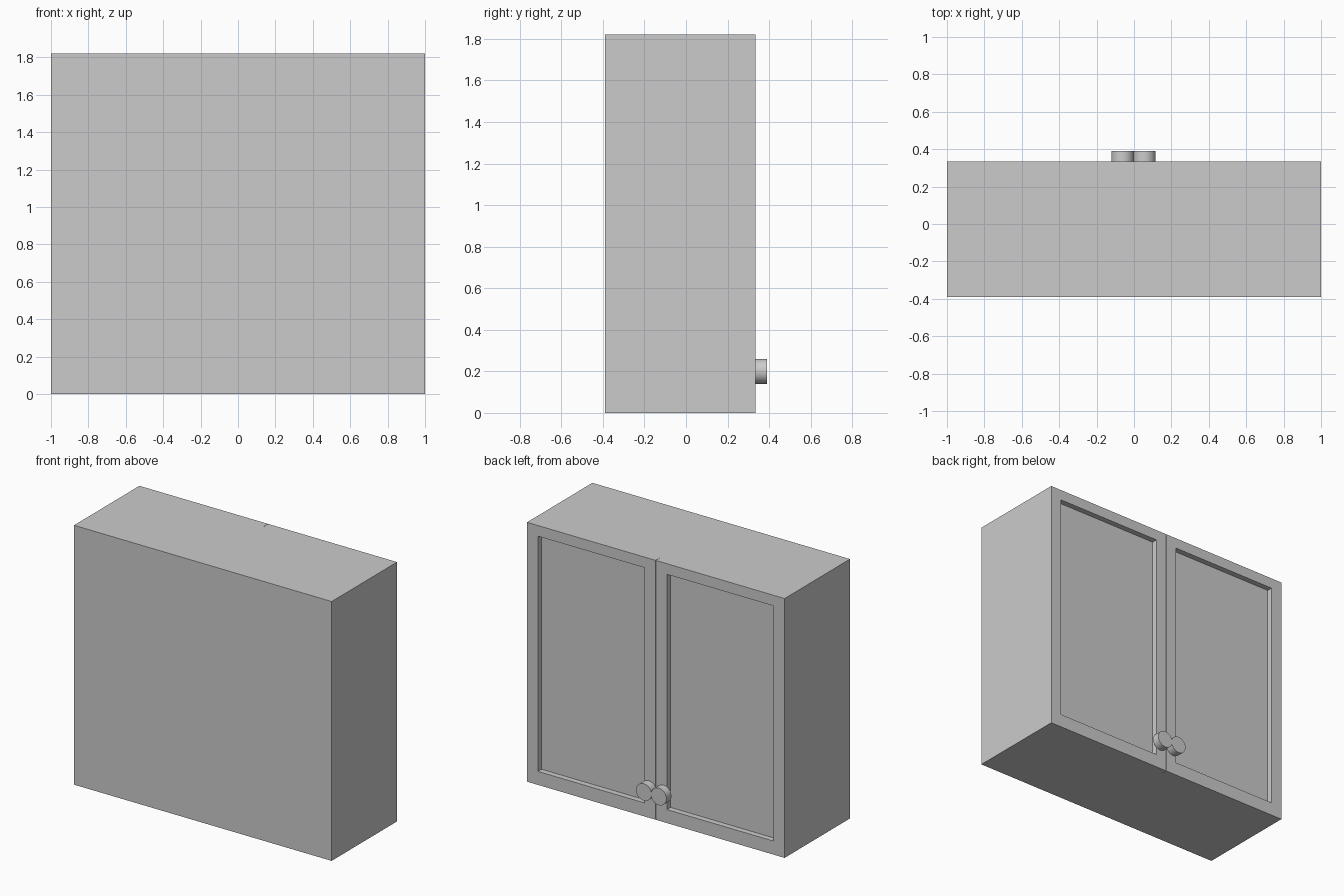
import bpy, bmesh
from mathutils import Matrix, Vector

cube = bpy.data.objects.get("Cube")
if cube:
    bpy.data.objects.remove(cube, do_unlink=True)

WIDTH, HEIGHT = 2.0, 1.82
FRONT, DOOR_BACK, DOOR_FACE = -0.39, 0.29, 0.335

grey = bpy.data.materials.new("plain grey")
grey.use_nodes = True
colour = (0.6, 0.6, 0.6, 1)
grey.diffuse_color = colour
grey.node_tree.nodes["Principled BSDF"].inputs["Base Color"].default_value = colour


def finish(name, bm):
    mesh = bpy.data.meshes.new(name)
    bm.to_mesh(mesh)
    bm.free()
    mesh.materials.append(grey)
    obj = bpy.data.objects.new(name, mesh)
    bpy.context.collection.objects.link(obj)
    return obj


def box(low, high):
    bm = bmesh.new()
    low, high = Vector(low), Vector(high)
    place = Matrix.Translation((low + high) / 2) @ Matrix.Diagonal((high - low).to_4d())
    bmesh.ops.create_cube(bm, size=1, matrix=place)
    return bm


# Carcass
finish("cabinet_body", box((-WIDTH / 2, FRONT, 0), (WIDTH / 2, DOOR_BACK, HEIGHT)))

for side, label in ((1, "left"), (-1, "right")):
    # Door with a recessed panel
    xs = sorted((side * 0.001, side * WIDTH / 2))
    bm = box((xs[0], DOOR_BACK, 0), (xs[1], DOOR_FACE, HEIGHT))
    bm.normal_update()
    panel = max(bm.faces, key=lambda f: f.normal.y)
    bmesh.ops.inset_region(bm, faces=[panel], thickness=0.12)
    bmesh.ops.translate(bm, verts=panel.verts, vec=(0, 0, 0.01))
    # A second zero-width inset gives the recess its straight walls
    extruded = bmesh.ops.extrude_discrete_faces(bm, faces=[panel])["faces"][0]
    bmesh.ops.translate(bm, verts=extruded.verts, vec=(0, -0.04, 0))
    bmesh.ops.recalc_face_normals(bm, faces=bm.faces)
    finish(label + "_door", bm)

    # Round knob near the lower inner corner
    bm = bmesh.new()
    depth = 0.055
    place = (Matrix.Translation((side * 0.058 - 0.003, DOOR_FACE + depth / 2, 0.2))
             @ Matrix.Rotation(1.5707963, 4, "X"))
    bmesh.ops.create_cone(bm, cap_ends=True, segments=40, radius1=0.06,
                          radius2=0.06, depth=depth, matrix=place)
    knob = finish(label + "_knob", bm)
    bpy.ops.object.select_all(action="DESELECT")
    knob.select_set(True)
    bpy.context.view_layer.objects.active = knob
    bpy.ops.object.shade_smooth_by_angle()
